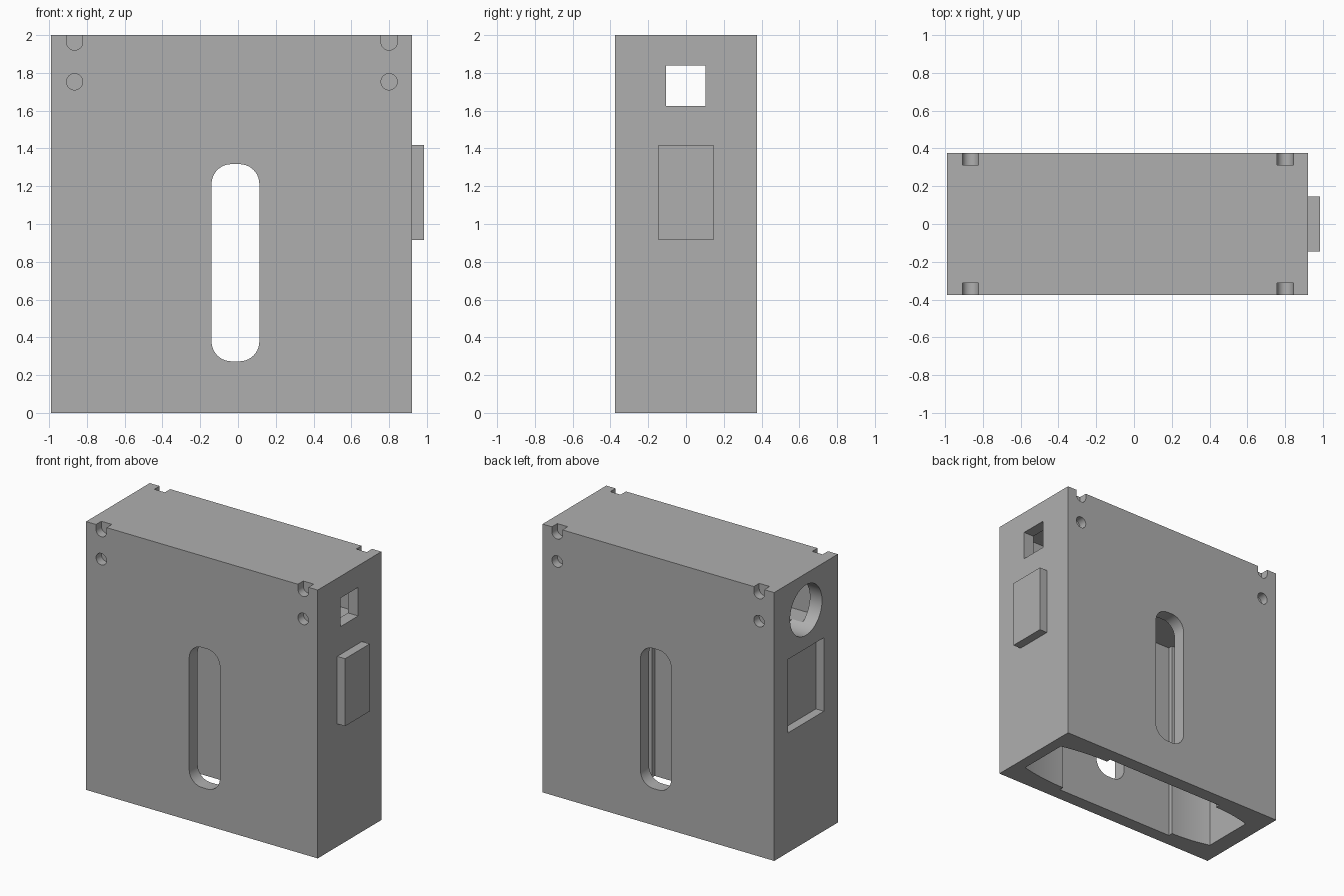
import bpy, bmesh, math
from mathutils import Matrix, Vector

old = bpy.data.objects.get("Cube")
if old:
    bpy.data.objects.remove(old, do_unlink=True)

grey = bpy.data.materials.new("plain grey")
grey.use_nodes = True
colour = (0.43, 0.43, 0.43, 1)
grey.diffuse_color = colour
grey.node_tree.nodes["Principled BSDF"].inputs["Base Color"].default_value = colour

AXES = {
    "x": Matrix(((0, 0, 1), (1, 0, 0), (0, 1, 0))),   # profile in y, z
    "y": Matrix(((1, 0, 0), (0, 0, 1), (0, 1, 0))),   # profile in x, z
    "z": Matrix.Identity(3),                          # profile in x, y
}


def prism(name, profile, axis, start, end):
    """Extrude a flat outline along an axis."""
    bm = bmesh.new()
    turn = AXES[axis]
    lower = [bm.verts.new(turn @ Vector((a, b, start))) for a, b in profile]
    upper = [bm.verts.new(turn @ Vector((a, b, end))) for a, b in profile]
    bm.faces.new(lower)
    bm.faces.new(upper)
    for i in range(len(profile)):
        j = (i + 1) % len(profile)
        bm.faces.new((lower[i], lower[j], upper[j], upper[i]))
    bmesh.ops.recalc_face_normals(bm, faces=bm.faces)
    mesh = bpy.data.meshes.new(name)
    bm.to_mesh(mesh)
    bm.free()
    mesh.materials.append(grey)
    obj = bpy.data.objects.new(name, mesh)
    bpy.context.collection.objects.link(obj)
    return obj


def rect(a0, a1, b0, b1):
    return [(a0, b0), (a1, b0), (a1, b1), (a0, b1)]


def arc(a, b, r, start, end, steps):
    angles = [math.radians(start + (end - start) * i / steps) for i in range(steps + 1)]
    return [(a + r * math.cos(t), b + r * math.sin(t)) for t in angles]


def circle(a, b, r, sides=32):
    return arc(a, b, r, 0, 360, sides)[:-1]


def rounded_rect(a0, a1, b0, b1, r):
    return (arc(a1 - r, b1 - r, r, 0, 90, 10) + arc(a0 + r, b1 - r, r, 90, 180, 10)
            + arc(a0 + r, b0 + r, r, 180, 270, 10) + arc(a1 - r, b0 + r, r, 270, 360, 10))


LEFT, RIGHT, DEPTH, TOP = -0.99, 0.92, 0.375, 2.0
case = prism("case_body", rect(LEFT, RIGHT, -DEPTH, DEPTH), "z", 0, TOP)

# Cavity open at the bottom: wide centre, gently tapering narrower ends
STEPS = 8


def end_edge(x_in, x_out):
    return [(x_in + (x_out - x_in) * i / STEPS, 0.195 + 0.045 * (1 - (i / STEPS) ** 2))
            for i in range(STEPS + 1)]


half = (end_edge(0.45, 0.835)[::-1] + [(0.45, 0.275), (-0.55, 0.275)]
        + end_edge(-0.55, -0.86))
cavity = half + [(x, -y) for x, y in reversed(half)]
cutters = [
    prism("cavity_cutter", cavity, "z", -0.1, 1.52),
    prism("chamber_cutter", rect(-0.89, 0.835, -0.25, 0.25), "z", 1.57, 1.9),
    prism("slot_cutter", rounded_rect(-0.14, 0.113, 0.273, 1.317, 0.105), "y", -0.5, 0.5),
    prism("square_window_cutter", rect(-0.105, 0.102, 1.625, 1.838), "x", 0.7, 1.1),
    prism("round_port_cutter", circle(0, 1.727, 0.188, 48), "x", -1.1, -0.8),
    prism("side_pocket_cutter", rect(-0.21, 0.21, 0.892, 1.44), "x", -1.1, LEFT + 0.066),
]

# Blind holes and top notches on the front and back
R = 0.043
for x in (-0.865, 0.8):
    notch = arc(x, 1.963, R, 180, 360, 16) + [(x + R, 2.1), (x - R, 2.1)]
    for side in (-1, 1):
        span = sorted((side * 0.312, side * 0.45))
        cutters.append(prism("hole_cutter", circle(x, 1.753, R), "y", *span))
        cutters.append(prism("notch_cutter", notch, "y", *span))

for cutter in cutters:
    cut = case.modifiers.new(cutter.name, "BOOLEAN")
    cut.operation = "DIFFERENCE"
    cut.solver = "EXACT"
    cut.object = cutter
    cutter.hide_render = True

# Bake the cuts and discard the cutters
bpy.context.view_layer.update()
graph = bpy.context.evaluated_depsgraph_get()
baked = bpy.data.meshes.new_from_object(case.evaluated_get(graph))
case.modifiers.clear()
case.data = baked
for cutter in cutters:
    bpy.data.objects.remove(cutter, do_unlink=True)

# Raised plate on the side
prism("side_plate", rect(-0.145, 0.145, 0.915, 1.418), "x", RIGHT - 0.01, 0.985)

bpy.ops.object.select_all(action="DESELECT")
case.select_set(True)
bpy.context.view_layer.objects.active = case
bpy.ops.object.shade_smooth_by_angle(angle=math.radians(30))
